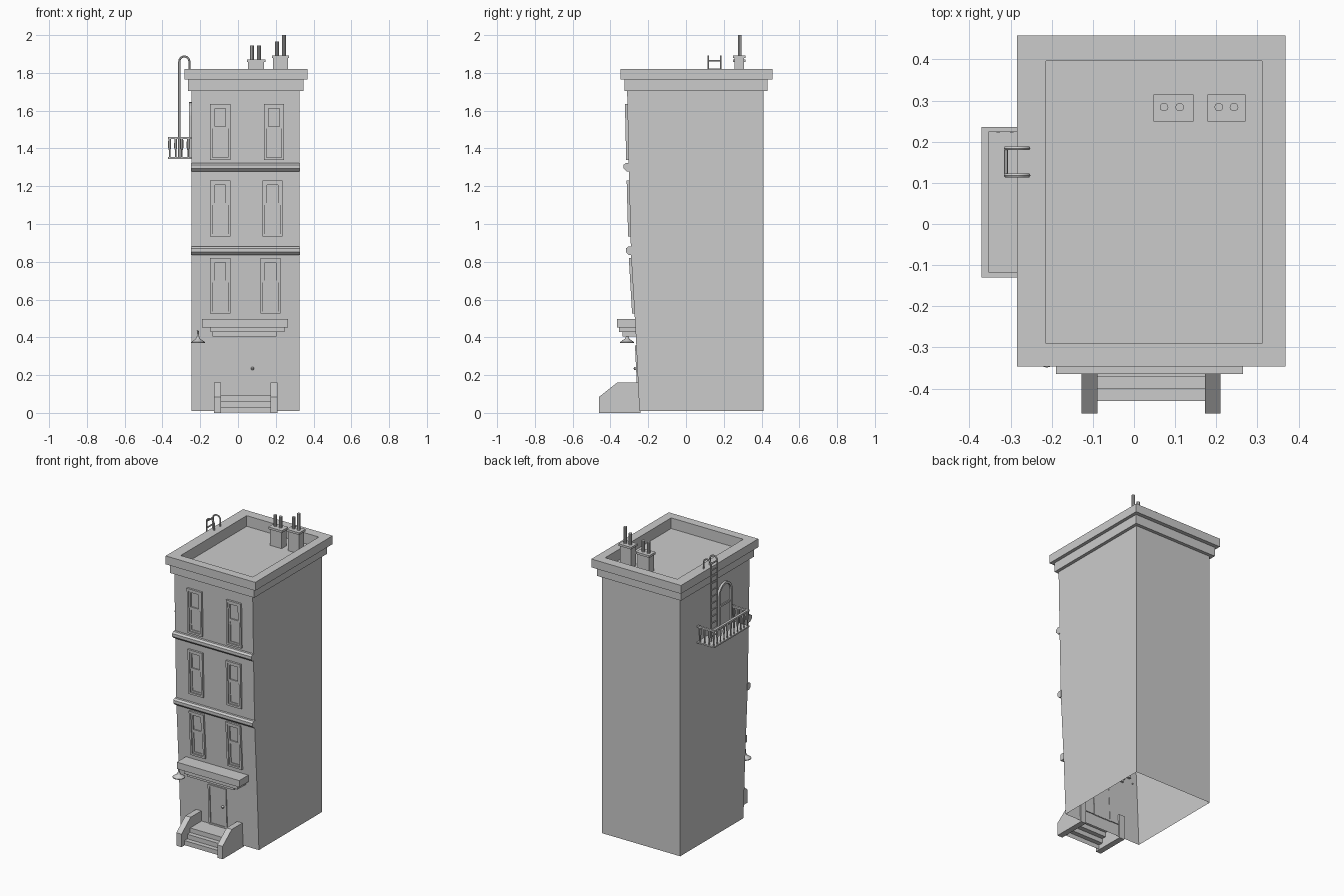
import bpy, bmesh, math
from mathutils import Vector

if "Cube" in bpy.data.objects:
    bpy.data.objects.remove(bpy.data.objects["Cube"])

WALL = [(0.01, -0.247), (0.40, -0.265), (0.84, -0.291), (1.30, -0.303), (1.72, -0.312)]


def wall_y(z):
    """Front wall leans forward: y at height z."""
    for (z0, y0), (z1, y1) in zip(WALL, WALL[1:]):
        if z <= z1:
            return y0 + (y1 - y0) * (z - z0) / (z1 - z0)
    return WALL[-1][1]


def finish(name, bm, smooth=False):
    bmesh.ops.recalc_face_normals(bm, faces=bm.faces)
    me = bpy.data.meshes.new(name)
    bm.to_mesh(me)
    bm.free()
    ob = bpy.data.objects.new(name, me)
    bpy.context.collection.objects.link(ob)
    if smooth:
        bpy.context.view_layer.objects.active = ob
        ob.select_set(True)
        bpy.ops.object.shade_smooth_by_angle()
        ob.select_set(False)
    return ob


def loft(name, loops, cap0=True, cap1=True, closed=True, smooth=False):
    """Bridge matching point loops, optionally capping the ends."""
    bm = bmesh.new()
    rows = [[bm.verts.new(p) for p in loop] for loop in loops]
    n = len(rows[0])
    for a, b in zip(rows, rows[1:]):
        for i in range(n if closed else n - 1):
            j = (i + 1) % n
            bm.faces.new((a[i], a[j], b[j], b[i]))
    if cap0:
        bm.faces.new(rows[0])
    if cap1:
        bm.faces.new(rows[-1])
    return finish(name, bm, smooth)


def rect(x0, x1, y0, y1, z):
    return [(x0, y0, z), (x1, y0, z), (x1, y1, z), (x0, y1, z)]


def box(name, x0, x1, y0, y1, z0, z1):
    return loft(name, [rect(x0, x1, y0, y1, z0), rect(x0, x1, y0, y1, z1)])


def prism_x(name, profile, x0, x1, **kw):
    """Extrude a (y, z) profile along x."""
    return loft(name, [[(x, y, z) for y, z in profile] for x in (x0, x1)], **kw)


def panel(name, x0, x1, z0, z1, depth):
    """Slab lying on the leaning front wall."""
    a, b = wall_y(z0), wall_y(z1)
    return prism_x(name, [(a + .005, z0), (a - depth, z0), (b - depth, z1), (b + .005, z1)], x0, x1)


def frame(name, x0, x1, z0, z1, t, depth):
    panel(name + "_left", x0, x0 + t, z0, z1, depth)
    panel(name + "_right", x1 - t, x1, z0, z1, depth)
    panel(name + "_bottom", x0 + t, x1 - t, z0, z0 + t, depth)
    panel(name + "_top", x0 + t, x1 - t, z1 - t, z1, depth)


def lathe(name, x, y, prof, n=10):
    """Revolve (radius, z) pairs about a vertical axis."""
    ring = [(math.cos(2 * math.pi * i / n), math.sin(2 * math.pi * i / n)) for i in range(n)]
    return loft(name, [[(x + r * c, y + r * s, z) for c, s in ring] for r, z in prof], smooth=True)


def tube(name, pts, r):
    cu = bpy.data.curves.new(name, 'CURVE')
    cu.dimensions = '3D'
    cu.bevel_depth, cu.bevel_resolution, cu.use_fill_caps = r, 1, True
    sp = cu.splines.new('POLY')
    sp.points.add(len(pts) - 1)
    for p, co in zip(sp.points, pts):
        p.co = (*co, 1)
    ob = bpy.data.objects.new(name, cu)
    bpy.context.collection.objects.link(ob)
    bpy.context.view_layer.objects.active = ob
    ob.select_set(True)
    bpy.ops.object.convert(target='MESH')
    bpy.ops.object.shade_smooth_by_angle()
    bpy.context.object.select_set(False)


# Building shell, open underneath
L, R, BACK = -0.245, 0.325, 0.41
loft("building_walls", [rect(L, R, y, BACK, z) for z, y in WALL], cap0=False, cap1=False)

# Stepped cornice, parapet and sunken roof
loft("cornice_and_roof", [
    rect(L, R, -0.312, BACK, 1.705),
    rect(-0.266, 0.346, -0.326, 0.432, 1.705), rect(-0.266, 0.346, -0.326, 0.432, 1.765),
    rect(-0.284, 0.368, -0.346, 0.458, 1.765), rect(-0.284, 0.368, -0.346, 0.458, 1.82),
    rect(-0.214, 0.311, -0.29, 0.396, 1.82), rect(-0.214, 0.311, -0.29, 0.396, 1.75)], cap0=False)

# Floor bands with sloping undersides
for i, z in enumerate((0.835, 1.278)):
    y = wall_y(z)
    prism_x(f"floor_band_{i}", [(y + .005, z), (y - .012, z), (y - .028, z + .016),
                                (y - .028, z + .035), (y - .016, z + .045), (y + .005, z + .045)],
            L - .003, R + .003)

# Sash windows, two per floor
for f, (z0, xr) in enumerate(((0.525, 0.12), (0.935, 0.13), (1.34, 0.138))):
    for side, x in (("left", -0.147), ("right", xr)):
        n = f"window_{side}_{f}"
        frame(n + "_frame", x, x + .106, z0, z0 + .295, .013, .013)
        frame(n + "_upper_sash", x + .013, x + .093, z0 + .165, z0 + .282, .011, .008)
        frame(n + "_lower_sash", x + .013, x + .093, z0 + .013, z0 + .165, .011, .005)

# Canopy over the door
box("canopy_top", -0.19, 0.265, -0.365, -0.255, 0.452, 0.496)
box("canopy_middle", -0.145, 0.245, -0.355, -0.255, 0.428, 0.452)
box("canopy_bottom", -0.135, 0.205, -0.335, -0.255, 0.405, 0.428)

# Door and knob
door_top = 0.357
panel("door", -0.018, 0.088, 0.09, door_top - .012, .003)
frame("door_frame", -0.032, 0.1, 0.09, door_top, .012, .007)
bm = bmesh.new()
bmesh.ops.create_uvsphere(bm, u_segments=10, v_segments=8, radius=.009)
bmesh.ops.translate(bm, verts=bm.verts, vec=(.076, wall_y(.235) - .011, .235))
finish("door_knob", bm, True)

# Entrance steps and side walls
prism_x("entrance_steps", [(-.43, .002), (-.43, .032), (-.40, .032), (-.40, .062),
                           (-.37, .062), (-.37, .092), (-.245, .092)], -.095, .178,
        cap0=False, cap1=False, closed=False)
for side, x in (("left", -.127), ("right", .172)):
    prism_x(f"step_wall_{side}", [(-.24, 0), (-.46, 0), (-.46, .085), (-.365, .16), (-.24, .16)],
            x, x + .038)

# Wall lamp on a hooked arm
lathe("lamp_shade", -.212, -.312, [(.037, .37), (.037, .375), (.012, .392), (.006, .405), (.004, .43)], 12)
tube("lamp_arm", [(-.212, -.26, .425), (-.212, -.295, .433), (-.212, -.312, .426)], .005)

# Roof chimneys with paired pots
for i, (x0, x1, top, pots) in enumerate(((.054, .138, 1.872, ((.073, 1.945), (.111, 1.945))),
                                         (.186, .264, 1.892, ((.206, 1.967), (.243, 2.0))))):
    box(f"chimney_{i}", x0, x1, .256, .308, 1.75, top - .012)
    box(f"chimney_cap_{i}", x0 - .007, x1 + .007, .249, .315, top - .014, top)
    for j, (x, h) in enumerate(pots):
        lathe(f"chimney_pot_{i}_{j}", x, .284, [(.0105, top - .005), (.0105, h)])

# Arched side window on the left wall
def arch(hw, top, bottom, x):
    cy, s = -.045, top - hw
    pts = [(cy + hw * math.cos(math.pi * k / 12), s + hw * math.sin(math.pi * k / 12)) for k in range(13)]
    return [(x, y, z) for y, z in [(cy + hw, bottom)] + pts + [(cy - hw, bottom)]]


loft("arched_doorway", [arch(.07, 1.645, 1.35, L + .01), arch(.07, 1.645, 1.35, L - .014),
                        arch(.056, 1.631, 1.364, L - .014), arch(.056, 1.631, 1.364, L - .003)])
box("arched_doorway_bar", L - .01, L, -.1, .01, 1.495, 1.507)

# Side balcony with railing
X0, Y0, Y1, Z0, Z1 = -.37, -.13, .236, 1.345, 1.46
box("balcony_floor", X0, L, Y0, Y1, Z0, Z0 + .009)
box("balcony_rail_outer", X0, X0 + .016, Y0, Y1, Z1 - .011, Z1)
box("balcony_rail_front", X0 + .016, L, Y0, Y0 + .013, Z1 - .011, Z1)
box("balcony_rail_back", X0 + .016, L, Y1 - .013, Y1, Z1 - .011, Z1)
spots = [(X0 + .008, Y0 + .008 + (Y1 - Y0 - .016) * k / 10) for k in range(11)]
spots += [(x, y) for x in (-.33, -.297, -.264) for y in (Y0 + .007, Y1 - .007)]
for i, (x, y) in enumerate(spots):
    lathe(f"baluster_{i}", x, y, [(.004, Z0 + .005), (.004, Z0 + .045), (.008, Z0 + .06), (.007, Z1 - .008)], 6)

# Roof ladder curling over the parapet
path = [(-.311, Z0 + .005), (-.311, 1.86)]
path += [(-.284 - .027 * math.cos(math.pi * k / 8), 1.86 + .027 * math.sin(math.pi * k / 8)) for k in range(1, 9)]
path += [(-.257, 1.815)]
for side, y in (("front", .118), ("back", .184)):
    tube(f"ladder_rail_{side}", [(x, y, z) for x, z in path], .0055)
for k in range(12):
    z = 1.385 + k * .0435
    tube(f"ladder_rung_{k}", [(-.311, .118, z), (-.311, .184, z)], .005)
